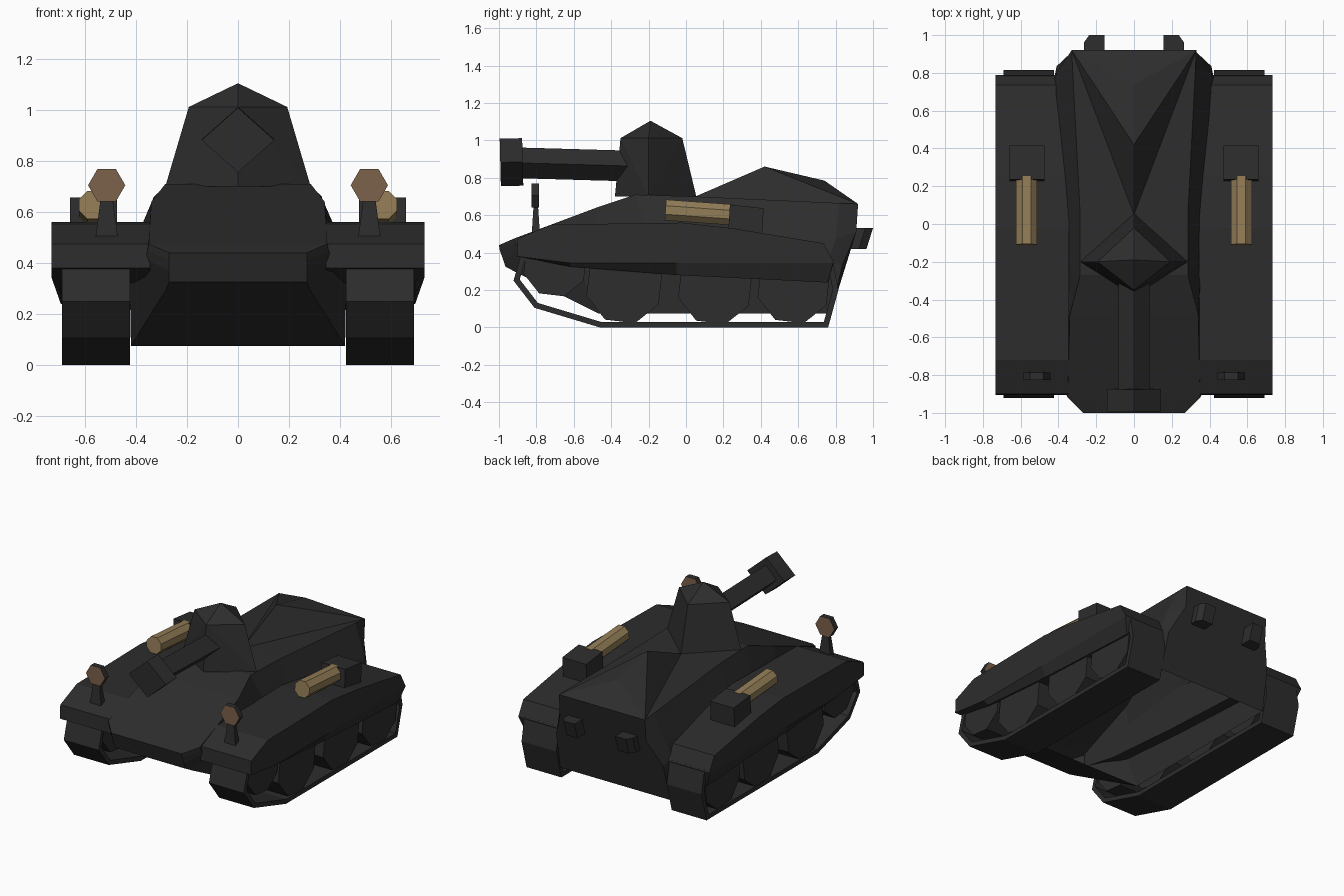
import bpy, bmesh, math
from mathutils import Vector

if "Cube" in bpy.data.objects:
    bpy.data.objects.remove(bpy.data.objects["Cube"])


def material(name, rgb):
    m = bpy.data.materials.new(name)
    m.diffuse_color = (*rgb, 1)
    m.use_nodes = True
    m.node_tree.nodes["Principled BSDF"].inputs["Base Color"].default_value = m.diffuse_color
    return m


DARK = material("dark_metal", (0.026, 0.026, 0.026))
TAN = material("tan_canister", (0.29, 0.205, 0.095))
BROWN = material("brown_lamp", (0.20, 0.122, 0.072))


def finish(name, bm, mats=(DARK,), mirror=False, open_below=None):
    bmesh.ops.recalc_face_normals(bm, faces=bm.faces)
    if open_below is not None:      # leave the underside open
        low = [f for f in bm.faces if all(v.co.z < open_below for v in f.verts)]
        bmesh.ops.delete(bm, geom=low, context='FACES')
    me = bpy.data.meshes.new(name)
    bm.to_mesh(me)
    bm.free()
    for m in mats:
        me.materials.append(m)
    ob = bpy.data.objects.new(name, me)
    bpy.context.collection.objects.link(ob)
    if mirror:
        ob.modifiers.new("mirror", 'MIRROR').use_mirror_merge = False
    return ob


def loft(rings, caps=True):
    """Skin a row of equal closed rings."""
    bm = bmesh.new()
    vs = [[bm.verts.new(p) for p in r] for r in rings]
    n = len(vs[0])
    for a, b in zip(vs, vs[1:]):
        for i in range(n):
            j = (i + 1) % n
            bm.faces.new((a[i], a[j], b[j], b[i]))
    if caps:
        bm.faces.new(vs[0])
        bm.faces.new(vs[-1])
    return bm


def prism(name, profile, x0, x1, caps=True):
    """Side profile (y, z) extruded across x and mirrored to the other side."""
    rings = [[(x, y, z) for y, z in profile] for x in (x0, x1)]
    return finish(name, loft(rings, caps), mirror=True)


def tube(name, p0, p1, r0, r1, sides, turn=0.0, mats=(DARK,), mirror=False):
    """Low-poly cylinder or cone between two points; turn is a fraction of one side."""
    p0, p1 = Vector(p0), Vector(p1)
    d = (p1 - p0).normalized()
    u = Vector((1, 0, 0)) if abs(d.x) < 0.9 else Vector((0, 1, 0))
    u = (u - d * u.dot(d)).normalized()
    v = d.cross(u)
    rings = []
    for p, r in ((p0, r0), (p1, r1)):
        angles = [2 * math.pi * (i + turn) / sides for i in range(sides)]
        rings.append([p + r * (math.cos(a) * u + math.sin(a) * v) for a in angles])
    return finish(name, loft(rings), mats, mirror)


def hull_of(name, points):
    """Convex faceted solid; points with x > 0 are mirrored."""
    bm = bmesh.new()
    for x, y, z in points:
        bm.verts.new((x, y, z))
        if x > 0:
            bm.verts.new((-x, y, z))
    bmesh.ops.convex_hull(bm, input=bm.verts)
    return finish(name, bm)


# Main hull: (deck, waist, tub top, tub bottom) corners per station, nose to tail
stations = [
    ((.27, -1.0, .44), (.27, -.995, .41), (.27, -.98, .37), (.27, -.965, .325)),
    ((.35, -.92, .475), (.355, -.91, .45), (.365, -.89, .42), (.285, -.90, .29)),
    ((.34, -.48, .64), (.35, -.48, .49), (.425, -.60, .39), (.42, -.47, .075)),
    ((.285, -.27, .71), (.355, -.2, .50), (.425, -.2, .39), (.42, -.2, .075)),
    ((.285, .05, .70), (.37, .05, .50), (.425, .05, .39), (.42, .05, .075)),
    ((.325, .82, .665), (.41, .80, .47), (.425, .76, .35), (.42, .70, .075)),
    ((.33, .92, .66), (.33, .91, .51), (.41, .835, .33), (.42, .775, .075)),
]
rings = [[*s, *[(-x, y, z) for x, y, z in reversed(s)]] for s in stations]
finish("hull", loft(rings), open_below=.1)

# Raised rear engine cover
hull_of("engine_cover", [(0, .05, .70), (.33, .92, .66), (0, .42, .86),
                         (0, .74, .785), (0, .9, .64)])

# Turret
hull_of("turret", [(0, -.38, .70), (.285, -.2, .70), (0, .055, .70),
                   (0, -.35, 1.012), (.193, -.2, 1.012), (0, -.02, 1.012),
                   (0, -.19, 1.105)])

# Gun: square barrel and muzzle block standing on their corners
tube("gun_barrel", (0, -.30, .863), (0, -.90, .88), .082, .082, 4)
tube("gun_muzzle", (0, -.873, .885), (0, -.993, .882), .127, .127, 4)
bpy.data.objects["gun_muzzle"].scale.x = 1.12

# Fenders: full side profile, tucked in along the lower outer edge
top_line = [(-.905, .38), (-.9, .475), (-.72, .55), (-.02, .56),
            (.25, .53), (.735, .45), (.79, .35)]
inner = top_line + [(.757, .24), (-.05, .28), (-.62, .325)]
outer = top_line + [(.787, .345), (-.05, .345), (-.62, .345)]
fender_rings = [[(x, y, z) for y, z in prof]
                for x, prof in ((.345, inner), (.695, inner), (.732, outer))]
finish("fender", loft(fender_rings), mirror=True)

# Track belts
belt = [(.76, 0), (.815, .2), (.785, .36), (-.88, .40),
        (-.922, .25), (-.81, .105), (-.46, 0)]
track = prism("track", belt, .423, .690, caps=False)
sol = track.modifiers.new("thickness", 'SOLIDIFY')
sol.thickness = .03
sol.offset = -1
sol.use_even_offset = True

# Road wheels
for i, (y, z, r) in enumerate([(-.70, .335, .175), (-.33, .225, .21),
                               (.155, .215, .205), (.575, .215, .20)]):
    tube(f"road_wheel_{i + 1}", (.43, y, z), (.683, y, z), r, r, 8, .35, mirror=True)

# Tan canisters lying on the fenders and the boxes behind them
tube("canister", (.568, -.11, .628), (.568, .25, .602), .06, .06, 8, .5,
     (TAN,), True)
prism("canister_box", [(.235, .657), (.415, .637), (.405, .47), (.225, .50)], .475, .658)

# Front lamps: dark rim, brown faces, tapered stalk
lamp = tube("lamp", (.515, -.825, .705), (.515, -.785, .705), .073, .073, 6, 0,
            (DARK, BROWN), True)
for f in lamp.data.polygons:
    if abs(f.normal.y) > .9:
        f.material_index = 1
tube("lamp_stalk", (.515, -.803, .50), (.515, -.803, .66), .062, .032, 4, .5, mirror=True)
for v in bpy.data.objects["lamp_stalk"].data.vertices:
    v.co.y = -.803 + (v.co.y + .803) * .5

# Exhaust stubs on the tail: slanted ends with a clipped outer corner
ends = [(.265, .80, .80), (.265, .925, .96), (.238, .965, 1.0)]
finish("exhaust", loft([[(.155, a, .42), (w, a, .42), (w, b, .532), (.155, b, .532)]
                        for w, a, b in ends]), mirror=True)
